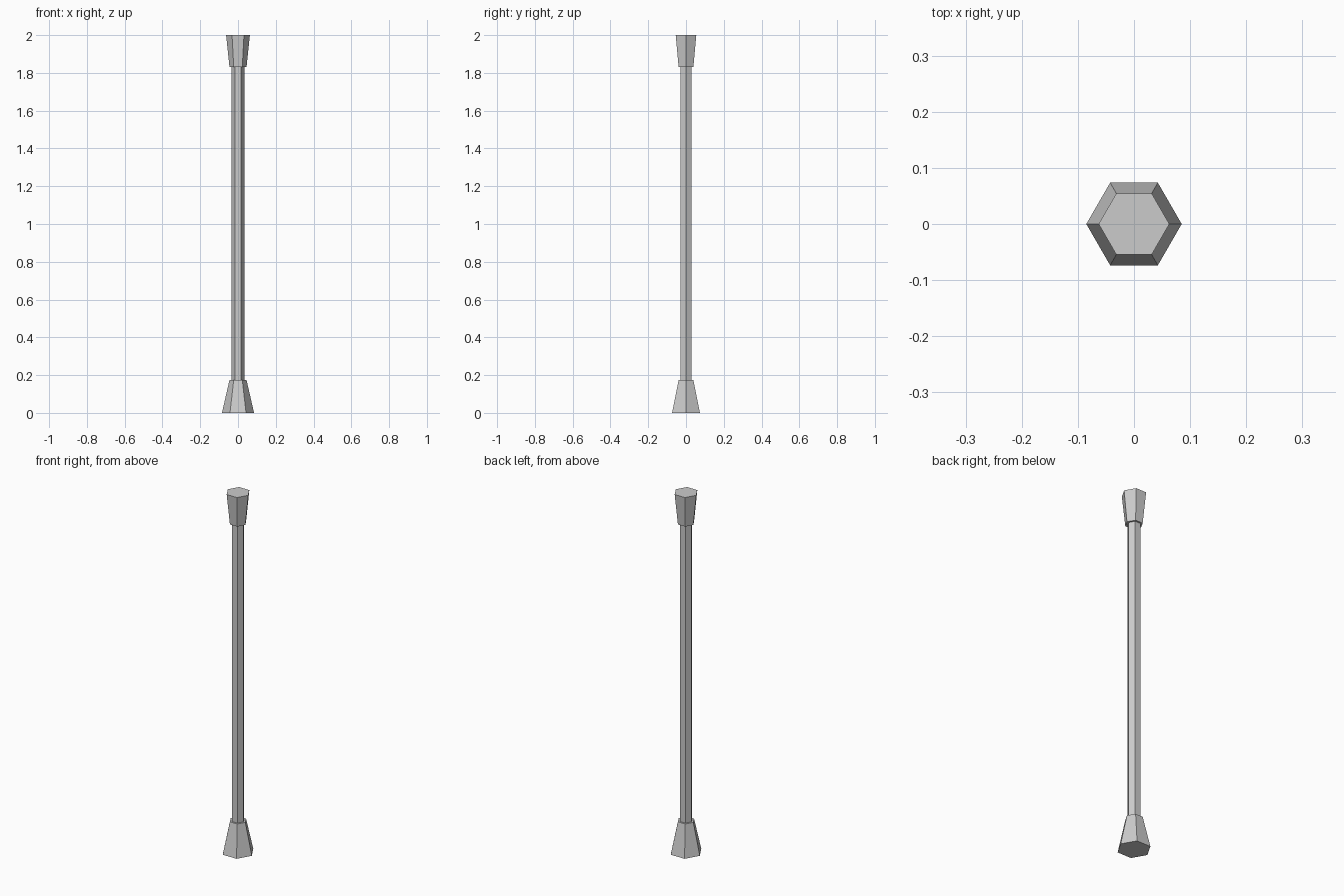
import bpy

if "Cube" in bpy.data.objects:
    bpy.data.objects.remove(bpy.data.objects["Cube"])


def hex_part(name, r_bottom, r_top, z0, z1):
    # six-sided tapered solid with corners on the x axis
    bpy.ops.mesh.primitive_cone_add(
        vertices=6, radius1=r_bottom, radius2=r_top, depth=z1 - z0,
        location=(0, 0, (z0 + z1) / 2))
    ob = bpy.context.object
    ob.name = name
    # turn the mesh so that a corner points along +x
    corner = max(ob.data.vertices, key=lambda v: v.co.x)
    if abs(corner.co.y) > 1e-4:
        ob.rotation_euler.z = 0.5235987756
        bpy.ops.object.transform_apply(location=False, rotation=True, scale=False)
    return ob


# flared foot, slim shaft and flared head
hex_part("base", 0.085, 0.045, 0.0, 0.175)
hex_part("pole", 0.034, 0.034, 0.17, 1.835)
hex_part("top_cap", 0.045, 0.063, 1.83, 2.0)
